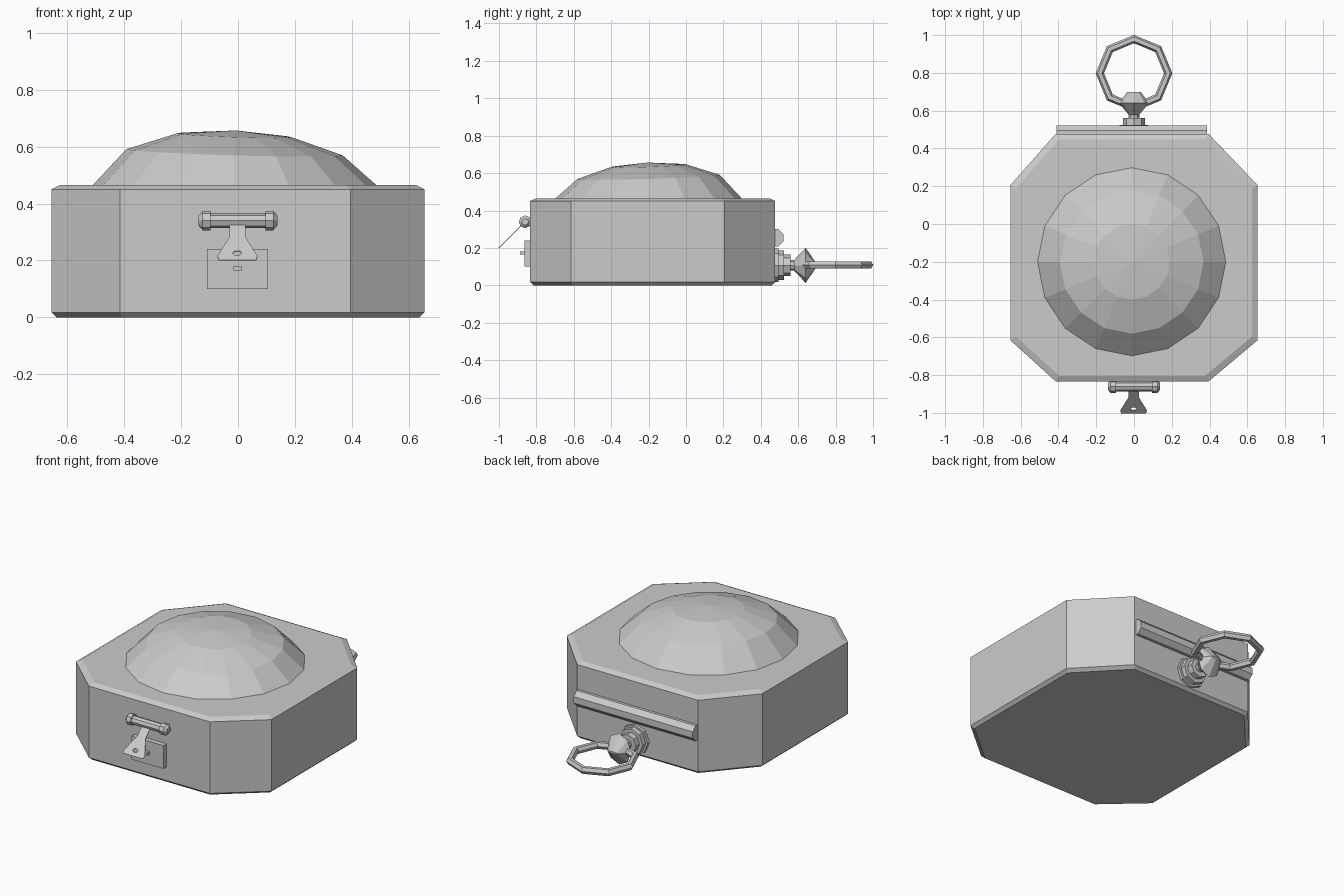
import bpy
import bmesh
from math import sin, cos, pi, radians

old = bpy.data.objects.get("Cube")
if old:
    bpy.data.objects.remove(old, do_unlink=True)

grey = bpy.data.materials.new("plain grey")
grey.use_nodes = True
colour = (0.6, 0.6, 0.6, 1)
grey.diffuse_color = colour
grey.node_tree.nodes["Principled BSDF"].inputs["Base Color"].default_value = colour


def finish(name, bm):
    bmesh.ops.recalc_face_normals(bm, faces=bm.faces)
    mesh = bpy.data.meshes.new(name)
    bm.to_mesh(mesh)
    bm.free()
    mesh.materials.append(grey)
    obj = bpy.data.objects.new(name, mesh)
    bpy.context.collection.objects.link(obj)
    return obj


def loft(name, rings):
    """Skin a list of equal-sized point rings and cap both ends."""
    bm = bmesh.new()
    loops = [[bm.verts.new(p) for p in ring] for ring in rings]
    count = len(loops[0])
    for a, b in zip(loops, loops[1:]):
        for i in range(count):
            j = (i + 1) % count
            bm.faces.new((a[i], a[j], b[j], b[i]))
    bm.faces.new(loops[0])
    bm.faces.new(loops[-1])
    return finish(name, bm)


def circle(sides, r1, r2, turn=0.0):
    angles = [2 * pi * (i + turn) / sides for i in range(sides)]
    return [(r1 * cos(a), r2 * sin(a)) for a in angles]


def bar_x(name, y, z, profile, turn=0.0):
    """Turned bar along x from (x, radius) pairs."""
    loft(name, [[(x, y + u, z + v) for u, v in circle(8, r, r, turn)] for x, r in profile])


def turned_y(name, z, profile):
    """Turned part along y from (y, x radius, z radius) entries."""
    loft(name, [[(u, y, z + v) for u, v in circle(8, rx, rz)] for y, rx, rz in profile])


def box(name, centre, size):
    bm = bmesh.new()
    bmesh.ops.create_cube(bm, size=1)
    for v in bm.verts:
        v.co = [c + s * k for c, s, k in zip(centre, size, v.co)]
    finish(name, bm)


# Eight-sided case with small chamfers at top and bottom
outline = [(-0.655, -0.615), (-0.415, -0.833), (0.395, -0.833), (0.655, -0.615),
           (0.655, 0.205), (0.395, 0.477), (-0.415, 0.477), (-0.655, 0.205)]
mid_y = -0.178
levels = [(0, 0.972), (0.017, 1), (0.45, 1), (0.465, 0.955)]
loft("case", [[(x * s, mid_y + (y - mid_y) * s, z) for x, y in outline] for z, s in levels])

# Faceted dome, its upper rings slightly tilted
dome = []
for r, z, tilt in [(0.5, 0.463, 0), (0.38, 0.58, 0.011), (0.2, 0.64, 0.007), (0.01, 0.656, 0)]:
    dome.append([(-0.012 + u, -0.2 + v, z + tilt * (v - u) / r) for u, v in circle(16, r, r)])
loft("dome", dome)

# Hinge bar on the back
bar_x("hinge_bar", 0.475, 0.255, [(-0.41, 0.05), (0.387, 0.05)], 0.5)

# Latch on the front: pin with collars, backing plate and stud
pin_half = [(0.138, 0.018), (0.124, 0.034), (0.096, 0.034), (0.096, 0.026)]
pin = [(-x, r) for x, r in pin_half] + [(x, r) for x, r in reversed(pin_half)]
bar_x("latch_pin", -0.86, 0.34, pin)
box("latch_plate", (-0.002, -0.845, 0.17), (0.214, 0.036, 0.14))
box("latch_stud", (-0.002, -0.872, 0.172), (0.028, 0.03, 0.016))

# Flared latch tab with a slot, swung outward
half = [(0.028, 0), (0.028, -0.085), (0.07, -0.18), (0.066, -0.2)]
tab_outline = half + [(-x, y) for x, y in reversed(half)]
slot = [(u, v - 0.166) for u, v in circle(8, 0.016, 0.012, 0.5)]
curve = bpy.data.curves.new("latch_tab", "CURVE")
curve.dimensions = "2D"
curve.fill_mode = "BOTH"
curve.extrude = 0.002
for points in (tab_outline, slot):
    spline = curve.splines.new("POLY")
    spline.points.add(len(points) - 1)
    for point, (x, y) in zip(spline.points, points):
        point.co = (x, y, 0, 1)
    spline.use_cyclic_u = True
curve.materials.append(grey)
tab = bpy.data.objects.new("latch_tab", curve)
tab.location = (-0.002, -0.86, 0.342)
tab.rotation_euler.x = radians(45)
bpy.context.collection.objects.link(tab)
bpy.ops.object.select_all(action="DESELECT")
tab.select_set(True)
bpy.context.view_layer.objects.active = tab
bpy.ops.object.convert(target="MESH")

# Stepped socket, faceted knob and pull ring on the back
steps = [(0.465, 0.09), (0.495, 0.09), (0.495, 0.078), (0.525, 0.078),
         (0.525, 0.057), (0.56, 0.057), (0.56, 0.028), (0.585, 0.028)]
turned_y("ring_socket", 0.107, [(y, r, r) for y, r in steps])
turned_y("ring_knob", 0.107, [(0.57, 0.02, 0.02), (0.64, 0.08, 0.094), (0.7, 0.035, 0.006)])
bpy.ops.mesh.primitive_torus_add(major_segments=8, minor_segments=6, major_radius=0.181,
                                 minor_radius=0.022, location=(0, 0.798, 0.109))
ring = bpy.context.object
ring.name = "pull_ring"
ring.data.materials.append(grey)
